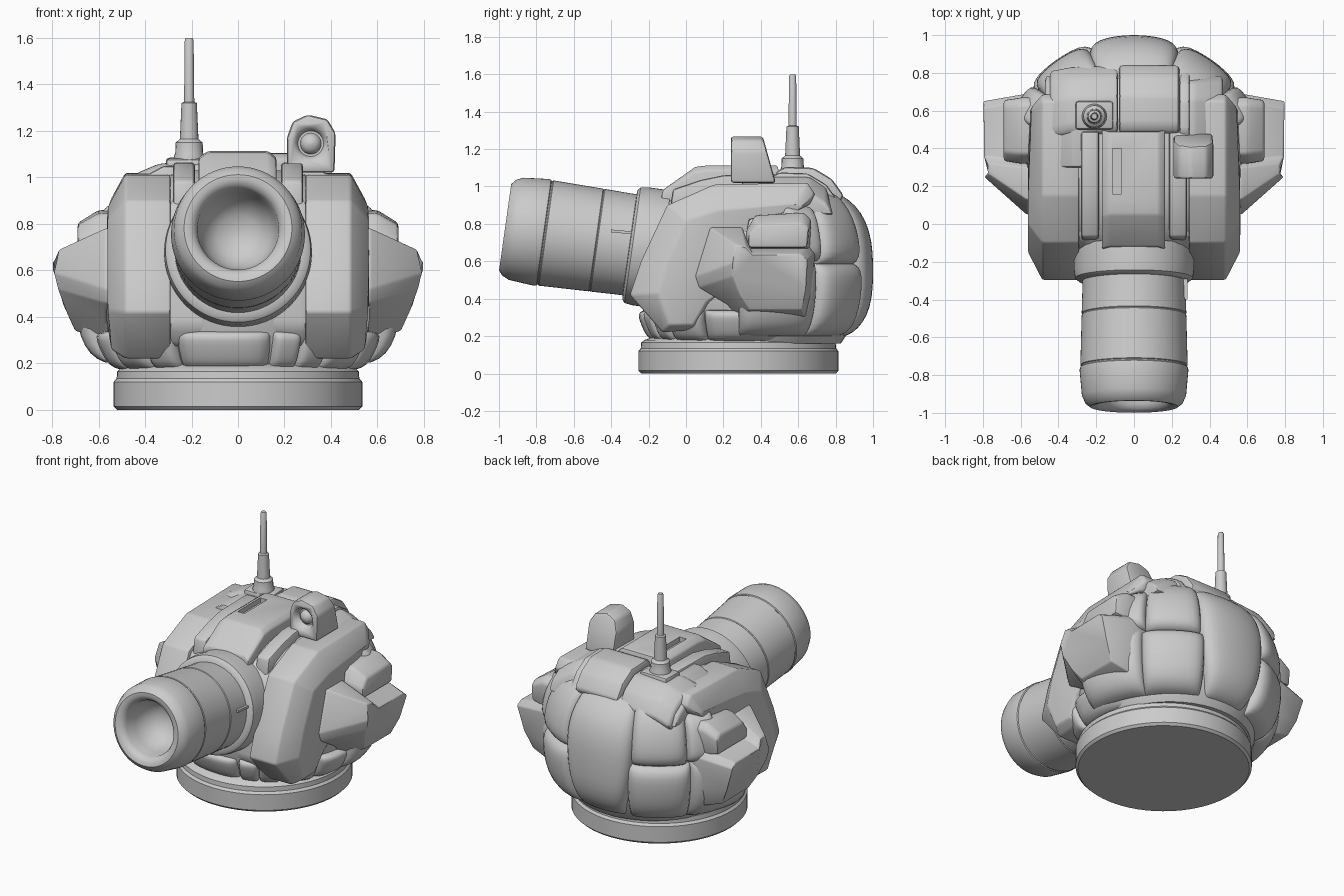
import bpy, bmesh
from math import sin, cos, pi, radians
from mathutils import Matrix

if "Cube" in bpy.data.objects:
    bpy.data.objects.remove(bpy.data.objects["Cube"])


def finish(name, bm, bevel=0.0, angle=35):
    bmesh.ops.remove_doubles(bm, verts=bm.verts, dist=1e-5)
    bmesh.ops.recalc_face_normals(bm, faces=bm.faces)
    if bevel:
        edges = [e for e in bm.edges if e.calc_face_angle(0) > 0.3]
        bmesh.ops.bevel(bm, geom=edges, offset=bevel, segments=2, profile=0.5,
                        affect='EDGES', clamp_overlap=True)
    me = bpy.data.meshes.new(name)
    bm.to_mesh(me)
    bm.free()
    for p in me.polygons:
        p.use_smooth = True
    me.set_sharp_from_angle(angle=radians(angle))
    ob = bpy.data.objects.new(name, me)
    bpy.context.collection.objects.link(ob)
    return ob


def loft(name, loops, bevel=0.015):
    """Solid through loops of 3D points, capped at both ends."""
    bm = bmesh.new()
    rows = [[bm.verts.new(p) for p in l] for l in loops]
    n = len(rows[0])
    for a, b in zip(rows, rows[1:]):
        for i in range(n):
            j = (i + 1) % n
            bm.faces.new((a[i], a[j], b[j], b[i]))
    bm.faces.new(rows[0])
    bm.faces.new(rows[-1])
    return finish(name, bm, bevel)


def slab(name, x0, x1, outline, bevel=0.015):
    return loft(name, [[(x, y, z) for y, z in outline] for x in (x0, x1)], bevel)


def lathe(name, profile, loc, tilt=0, n=48):
    bm = bmesh.new()
    rows = [[bm.verts.new((r * cos(2 * pi * i / n), r * sin(2 * pi * i / n), z))
             for i in range(n)] for r, z in profile]
    for a, b in zip(rows, rows[1:]):
        for i in range(n):
            j = (i + 1) % n
            bm.faces.new((a[i], a[j], b[j], b[i]))
    for row in (rows[0], rows[-1]):
        bm.faces.new(row)
    bm.transform(Matrix.Translation(loc) @ Matrix.Rotation(radians(tilt), 4, 'X'))
    return finish(name, bm)


def hull_width(z):
    return max(0.0, 1 - abs((z - 0.55) / 0.56) ** 2.6) ** (1 / 2.6)


def patch(name, a0, a1, z0, z1, rx=0.71, ry=0.7, cy=0.3, n=14, taper=0.0):
    """Puffed armour cushion on the rounded hull; angles run from the back."""
    bm = bmesh.new()
    grid = []
    for i in range(n + 1):
        u = sin(pi * (i / n - 0.5))
        row = []
        for j in range(n + 1):
            v = sin(pi * (j / n - 0.5))
            a = radians((a0 + a1) / 2 + u * (a1 - a0) / 2 * (1 + taper * (v - v * v)))
            z = (z0 + z1) / 2 + v * (z1 - z0) / 2
            puff = max(0, (1 - abs(u) ** 6) * (1 - abs(v) ** 6)) ** 0.45
            f = hull_width(z) * (0.87 + 0.13 * puff)
            row.append(bm.verts.new((sin(a) * rx * f, cy + cos(a) * ry * f, z)))
        grid.append(row)
    for i in range(n):
        for j in range(n):
            bm.faces.new((grid[i][j], grid[i + 1][j], grid[i + 1][j + 1], grid[i][j + 1]))
    return finish(name, bm, angle=60)


def cut(ob, cutter):
    cutter.hide_render = True
    cutter.hide_viewport = True
    m = ob.modifiers.new("cut", 'BOOLEAN')
    m.object = cutter
    m.solver = 'EXACT'


# Turntable ring
lathe("base_ring", [(0.52, 0), (0.535, 0.015), (0.535, 0.12), (0.522, 0.135),
                    (0.52, 0.165), (0.505, 0.178), (0.45, 0.2)], (0, 0.28, 0), n=64)

# Inner hull
lathe("hull_core", [(0.59 * hull_width(z + max(0, z - 0.6) * 0.15), z) for z in
      (0.16, 0.22, 0.3, 0.4, 0.5, 0.6, 0.7, 0.8, 0.88, 0.94, 0.98, 1.01, 1.03)], (0, 0.34, 0))

# Rear cushions
patch("rear_centre_panel", -21, 21, 0.2, 0.97, n=20, taper=0.15)
for s in (-1, 1):
    side = "right" if s > 0 else "left"
    for k, (a0, a1, z0, z1) in enumerate([(20, 51, 0.58, 0.99), (18, 53, 0.2, 0.59),
                                          (50, 68, 0.6, 0.9), (52, 92, 0.2, 0.61)]):
        patch(f"rear_panel_{side}_{k}", s * a0, s * a1, z0, z1)

# Lower skirt
stops = [60, 112, 138, 152, 165, 208, 224, 248, 300]
for k, (a0, a1) in enumerate(zip(stops, stops[1:])):
    patch(f"skirt_panel_{k}", a0, a1, 0.17, 0.34, 0.64, 0.56, 0.28, 12)

# Cheek armour, side pods and side boxes
cheek_in = [(-.30, .42), (-.24, .6), (-.1, .9), (.15, 1.01), (.65, 1.02), (.69, .96),
            (.66, .9), (.33, .85), (.3, .5), (.12, .36), (.05, .235), (-.125, .22)]
cheek_out = [(.562, -.15, .43), (.562, -.1, .6), (.562, 0, .82), (.562, .17, .87), (.55, .58, .9),
             (.54, .63, .9), (.55, .6, .87), (.562, .34, .82), (.562, .28, .5), (.562, .11, .38),
             (.545, .04, .26), (.545, -.09, .26)]
pod_in = [(.05, .52), (.13, .78), (.3, .78), (.33, .69), (.66, .69), (.69, .64),
          (.67, .42), (.64, .3), (.28, .3), (.22, .37), (.07, .46)]
pod_out = [(.795, .25, .59), (.77, .265, .69), (.77, .32, .68), (.79, .36, .64), (.795, .61, .64),
           (.80, .65, .61), (.755, .64, .45), (.7, .62, .34), (.7, .34, .34), (.74, .29, .42), (.775, .25, .52)]
for s in (-1, 1):
    side = "right" if s > 0 else "left"
    loft(f"cheek_armour_{side}",
         [[(s * x, y, z) for y, z in cheek_in] for x in (0.29, 0.485)]
         + [[(s * x, y, z) for x, y, z in cheek_out]], 0.012)
    loft(f"side_pod_{side}",
         [[(s * x, y, z) for y, z in pod_in] for x in (0.45, 0.57)]
         + [[(s * x, y, z) for x, y, z in pod_out]], 0.008)
    box = [(.32, .66), (.32, .76), (.37, .845), (.63, .86), (.67, .82), (.66, .66)]
    loft(f"side_box_{side}",
         [[(s * x, y, z) for y, z in box] for x in (0.45, 0.6)]
         + [[(s * 0.69, .5 + (y - .5) * .92, .7 + (z - .7) * .65) for y, z in box]], 0.015)
    # Strip and shoulder armour between hatch and cheek
    slab(f"roof_strip_{side}", s * 0.185, s * 0.28,
         [(-.09, .85), (-.07, .985), (.08, 1.035), (.2, 1.06), (.49, 1.065), (.49, .88)])
    loft(f"roof_shoulder_{side}",
         [[(s * x, y, z) for y, z in ((.3, .85), (.3, t), (.66, t), (.75, t - .06), (.79, .85))]
          for x, t in ((.2, 1.05), (.32, 1.05), (.47, .97))], 0.015)

# Front mantlet block
slab("mantlet", -0.3, 0.3, [(-.16, .27), (-.22, .36), (-.2, .7), (-.08, .9), (.1, .95), (.2, .27)], 0.03)

# Barrel, pointing slightly up, with its collar
muzzle = (0, -0.967, 0.782)
lathe("barrel", [(0.02, .27), (0.09, .25), (0.14, .2), (0.168, .12), (0.175, .04), (0.188, .015),
                 (0.21, .002), (0.232, 0), (0.258, .02), (0.276, .06), (0.288, .195), (0.286, .208),
                 (0.28, .212), (0.28, .218), (0.284, .222), (0.277, .49), (0.273, .495),
                 (0.277, .5), (0.273, .64), (0.273, .9)], muzzle, -98, 64)
lathe("barrel_collar", [(0.26, .67), (0.295, .674), (0.312, .688), (0.318, .73), (0.318, .85)],
      muzzle, -98, 64)
slab("barrel_latch", 0.24, 0.282, [(-.4, .755), (-.4, .77), (-.29, .76), (-.29, .745)], 0)

# Roof hatch with slot
hatch_in = [(-.14, .88), (-.13, .97), (.04, 1.075), (.12, 1.085), (.5, 1.085), (.5, .9)]
hatch_top = [(-.13, .89), (-.12, .985), (.05, 1.105), (.12, 1.113), (.49, 1.113), (.49, .9)]
hatch = loft("roof_hatch", [[(x, y, z) for y, z in o] for x, o in
             ((-.17, hatch_in), (-.13, hatch_top), (.13, hatch_top), (.165, hatch_in))], 0.01)
cut(hatch, slab("slot_cutter", -.115, -.065, [(.16, 1.08), (.16, 1.2), (.4, 1.2), (.4, 1.08)], 0))

# Rear roof plates
plate = [(.48, .9), (.48, 1.08), (.53, 1.105), (.68, 1.1), (.78, 1.04), (.845, .95), (.78, .86)]
slab("rear_roof_plate", -.08, .24, plate, 0.02)
slab("rear_roof_rib", .24, .295, [(y - .03, z - .03) for y, z in plate], 0.015)
loft("antenna_plate", [[(x, y + d, z - h) for y, z in plate]
     for x, d, h in ((-.085, 0, .03), (-.34, -.01, .045), (-.445, -.03, .09))], 0.02)
slab("antenna_pad", -.31, -.11, [(.5, 1.0), (.5, 1.08), (.65, 1.085), (.65, 1.0)])

# Antenna
lathe("antenna", [(.066, 1.05), (.066, 1.09), (.06, 1.105), (.058, 1.15), (.04, 1.165), (.033, 1.32),
                  (.022, 1.325), (.019, 1.59), (.014, 1.6)], (-.21, .57, 0), n=20)

# Sight with lens
shape = [(.21, 1.02), (.415, 1.02), (.42, 1.19), (.385, 1.25), (.3, 1.27), (.235, 1.24), (.21, 1.17)]
sight = loft("sight", [[(x, .24, z) for x, z in shape],
             [(x, .48 - .28 * (z - 1.02), z) for x, z in shape]], 0.015)
cut(sight, lathe("sight_cutter", [(.072, -.05), (.072, 0), (.055, .045)], (.313, .24, 1.145), -90, 32))
lathe("sight_lens", [(.002, 0), (.025, .006), (.042, .022), (.05, .06)], (.313, .248, 1.145), -90, 32)
